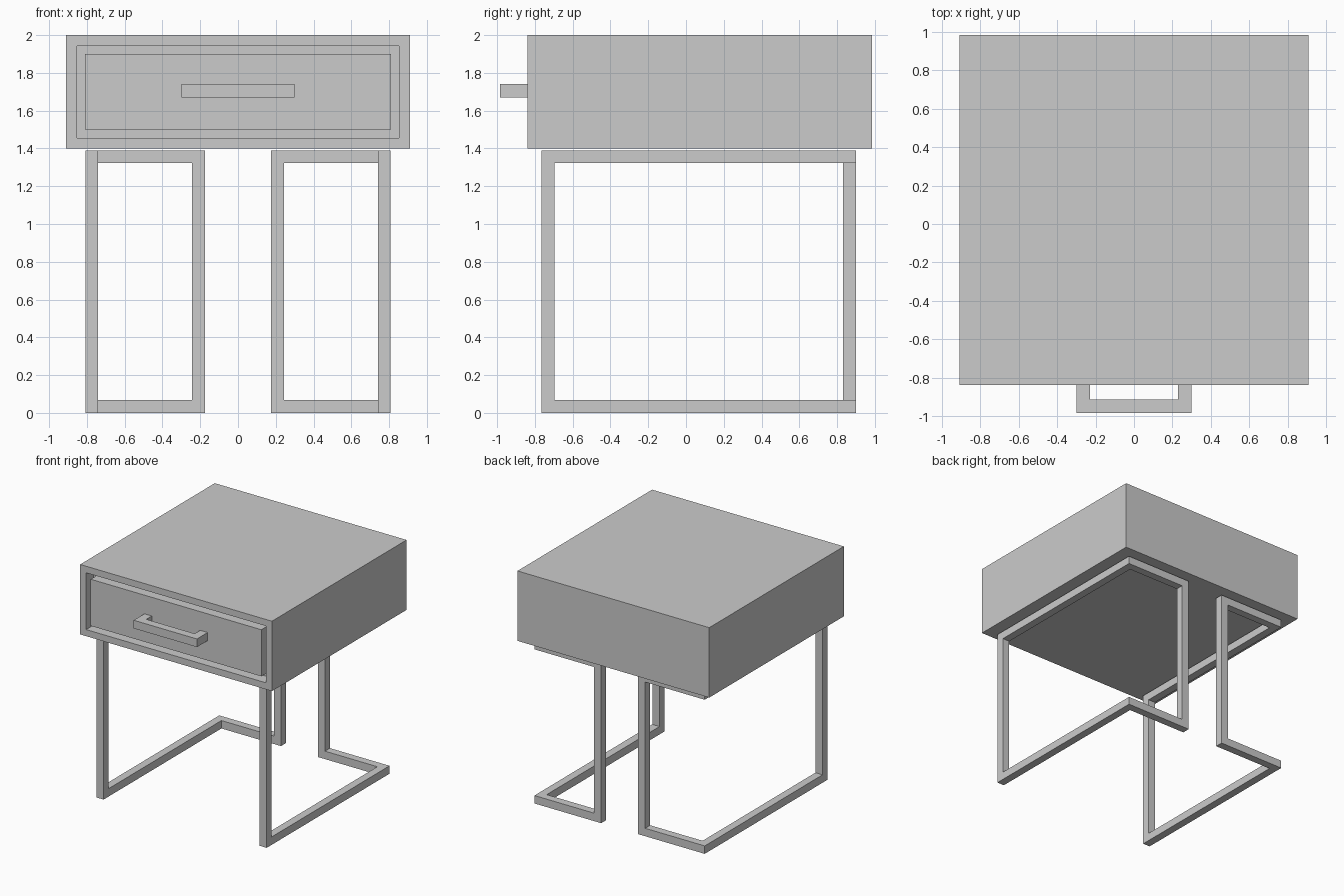
import bpy, bmesh
from mathutils import Vector

if "Cube" in bpy.data.objects:
    bpy.data.objects.remove(bpy.data.objects["Cube"])


def finish(name, bm):
    bmesh.ops.recalc_face_normals(bm, faces=bm.faces)
    mesh = bpy.data.meshes.new(name)
    bm.to_mesh(mesh)
    bm.free()
    obj = bpy.data.objects.new(name, mesh)
    bpy.context.collection.objects.link(obj)
    return obj


def add_box(bm, lo, hi):
    lo, hi = Vector(lo), Vector(hi)
    verts = bmesh.ops.create_cube(bm, size=1)["verts"]
    for v in verts:
        v.co = (lo + hi) / 2 + v.co * (hi - lo)
    return verts


def add_prism(bm, points, z0, z1):
    """Extrude a flat xy outline from z0 up to z1."""
    face = bm.faces.new([bm.verts.new((x, y, z0)) for x, y in points])
    new = bmesh.ops.extrude_face_region(bm, geom=[face])["geom"]
    for v in new:
        if isinstance(v, bmesh.types.BMVert):
            v.co.z = z1


FRONT, BACK = -0.84, 0.985
GROOVE = 0.1

# Cabinet: box with a drawer opening sunk into the front
bm = bmesh.new()
add_box(bm, (-0.91, FRONT, 1.40), (0.91, BACK, 2.0))
bm.normal_update()
front = min(bm.faces, key=lambda f: f.calc_center_median().y)
bmesh.ops.inset_region(bm, faces=[front], thickness=0.08)
sunk = bmesh.ops.extrude_discrete_faces(bm, faces=[front])["faces"][0]
for v in sunk.verts:
    v.co.y += GROOVE
finish("cabinet", bm)

# Drawer front: flush panel with a narrow gap all round
bm = bmesh.new()
add_box(bm, (-0.81, FRONT, 1.50), (0.81, FRONT + GROOVE, 1.90))
finish("drawer_front", bm)

# Handle: square-section U
bm = bmesh.new()
add_prism(bm, [(-0.30, FRONT), (-0.30, -0.985), (0.30, -0.985), (0.30, FRONT),
               (0.23, FRONT), (0.23, -0.915), (-0.23, -0.915), (-0.23, FRONT)],
          1.67, 1.74)
finish("drawer_handle", bm)

# Leg frames: L-shaped rails at top and bottom joined by two posts
T = 0.068
X_OUT, X_IN, Y_FRONT, Y_BACK, TOP = 0.808, 0.175, -0.765, 0.90, 1.39
for side, s in (("left", -1), ("right", 1)):
    bm = bmesh.new()
    rail = [(X_OUT, Y_FRONT), (X_OUT, Y_BACK), (X_IN, Y_BACK),
            (X_IN, Y_BACK - T), (X_OUT - T, Y_BACK - T), (X_OUT - T, Y_FRONT)]
    add_prism(bm, rail, 0, T)
    add_prism(bm, rail, TOP - T, TOP)
    add_box(bm, (X_OUT - T, Y_FRONT, T), (X_OUT, Y_FRONT + T, TOP - T))
    add_box(bm, (X_IN, Y_BACK - T, T), (X_IN + T, Y_BACK, TOP - T))
    for v in bm.verts:
        v.co.x *= s
    finish(side + "_leg_frame", bm)
